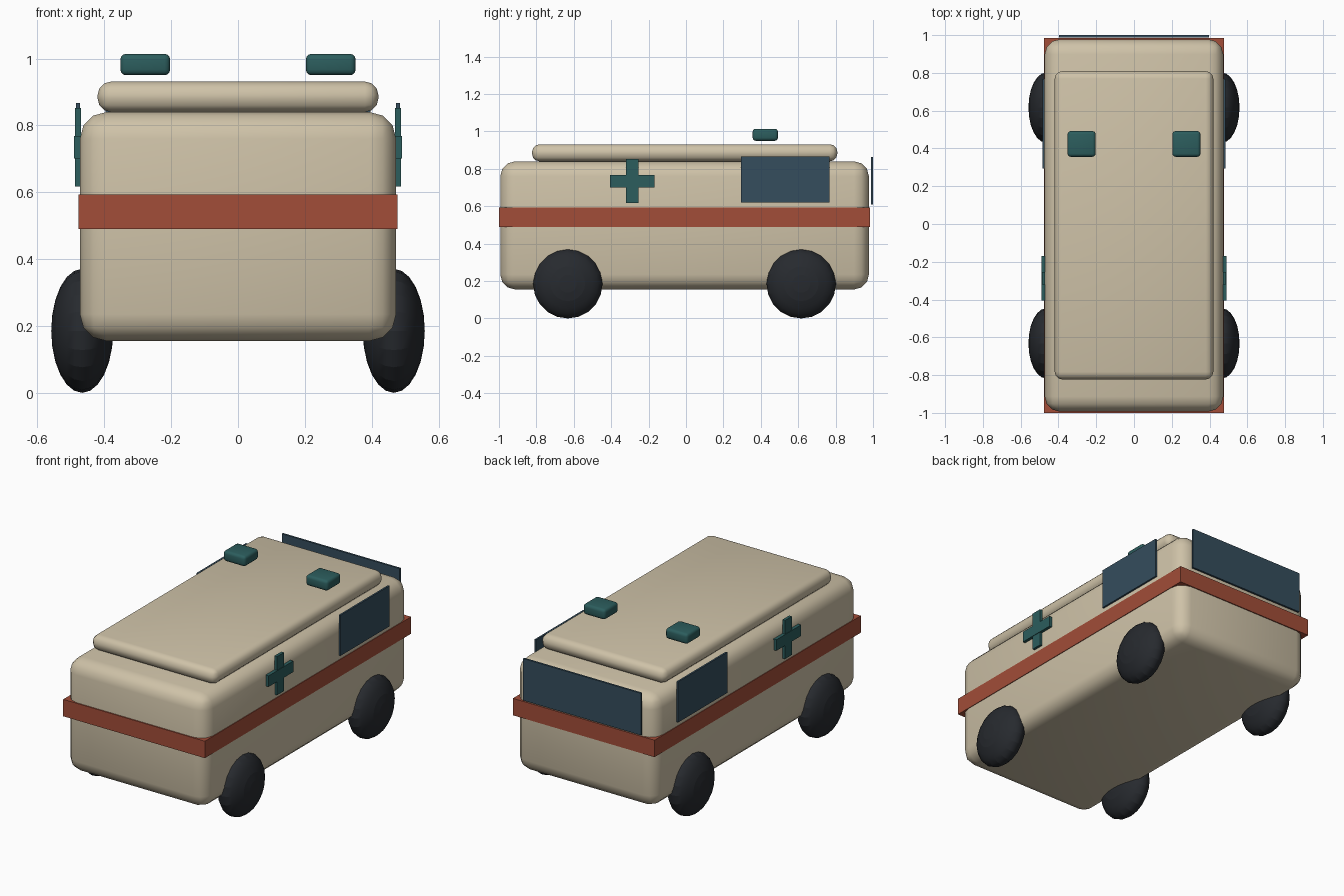
import bpy
from math import radians

if "Cube" in bpy.data.objects:
    bpy.data.objects.remove(bpy.data.objects["Cube"])


def material(name, r, g, b):
    m = bpy.data.materials.new(name)
    m.diffuse_color = (r, g, b, 1)
    m.use_nodes = True
    m.node_tree.nodes["Principled BSDF"].inputs["Base Color"].default_value = m.diffuse_color
    return m


CREAM = material("cream", 0.62, 0.54, 0.39)
RED = material("red", 0.36, 0.075, 0.04)
TEAL = material("teal", 0.025, 0.11, 0.11)
GLASS = material("glass", 0.035, 0.075, 0.11)
RUBBER = material("rubber", 0.02, 0.023, 0.028)


def box(name, x, y, z, mat, bevel=0, segments=3):
    """Box from (min, max) ranges, optionally with rounded edges."""
    bpy.ops.mesh.primitive_cube_add(
        size=1, location=[(a + b) / 2 for a, b in (x, y, z)])
    ob = bpy.context.object
    ob.name = name
    ob.scale = [b - a for a, b in (x, y, z)]
    bpy.ops.object.transform_apply(location=False, rotation=False, scale=True)
    ob.data.materials.append(mat)
    if bevel:
        mod = ob.modifiers.new("round", 'BEVEL')
        mod.width = bevel
        mod.segments = segments
        bpy.ops.object.modifier_apply(modifier=mod.name)
        bpy.ops.object.shade_smooth_by_angle(angle=radians(40))
    return ob


def side(s, a, b):
    return tuple(sorted((s * a, s * b)))


# Body, raised roof and stripe
box("body", (-0.473, 0.473), (-0.993, 0.978), (0.155, 0.84), CREAM, 0.08)
box("roof", (-0.42, 0.42), (-0.823, 0.809), (0.84, 0.931), CREAM, 0.04)
box("stripe", (-0.477, 0.477), (-1.0, 0.984), (0.49, 0.593), RED)

# Windscreen
box("windscreen", (-0.397, 0.397), (0.988, 1.0), (0.608, 0.863), GLASS)

for s, label in ((-1, "left"), (1, "right")):
    # Side window
    box(label + "_window", side(s, 0.473, 0.484), (0.294, 0.767),
        (0.62, 0.867), GLASS)
    # Cross emblem
    box(label + "_cross_upright", side(s, 0.470, 0.488), (-0.321, -0.255),
        (0.617, 0.852), TEAL)
    box(label + "_cross_bar", side(s, 0.470, 0.491), (-0.406, -0.169),
        (0.701, 0.768), TEAL)
    # Roof beacon
    box(label + "_beacon", side(s, 0.203, 0.352), (0.356, 0.492),
        (0.95, 1.014), TEAL, 0.017)
    # Flattened ball wheels
    for y, end in ((-0.632, "front"), (0.616, "rear")):
        bpy.ops.mesh.primitive_uv_sphere_add(
            segments=20, ring_count=12, radius=0.1855,
            location=(s * 0.466, y, 0.1855), rotation=(0, radians(90), 0))
        wheel = bpy.context.object
        wheel.name = f"{end}_{label}_wheel"
        wheel.scale = (1, 1, 0.5)
        wheel.data.materials.append(RUBBER)
        bpy.ops.object.shade_smooth_by_angle(angle=radians(15))
